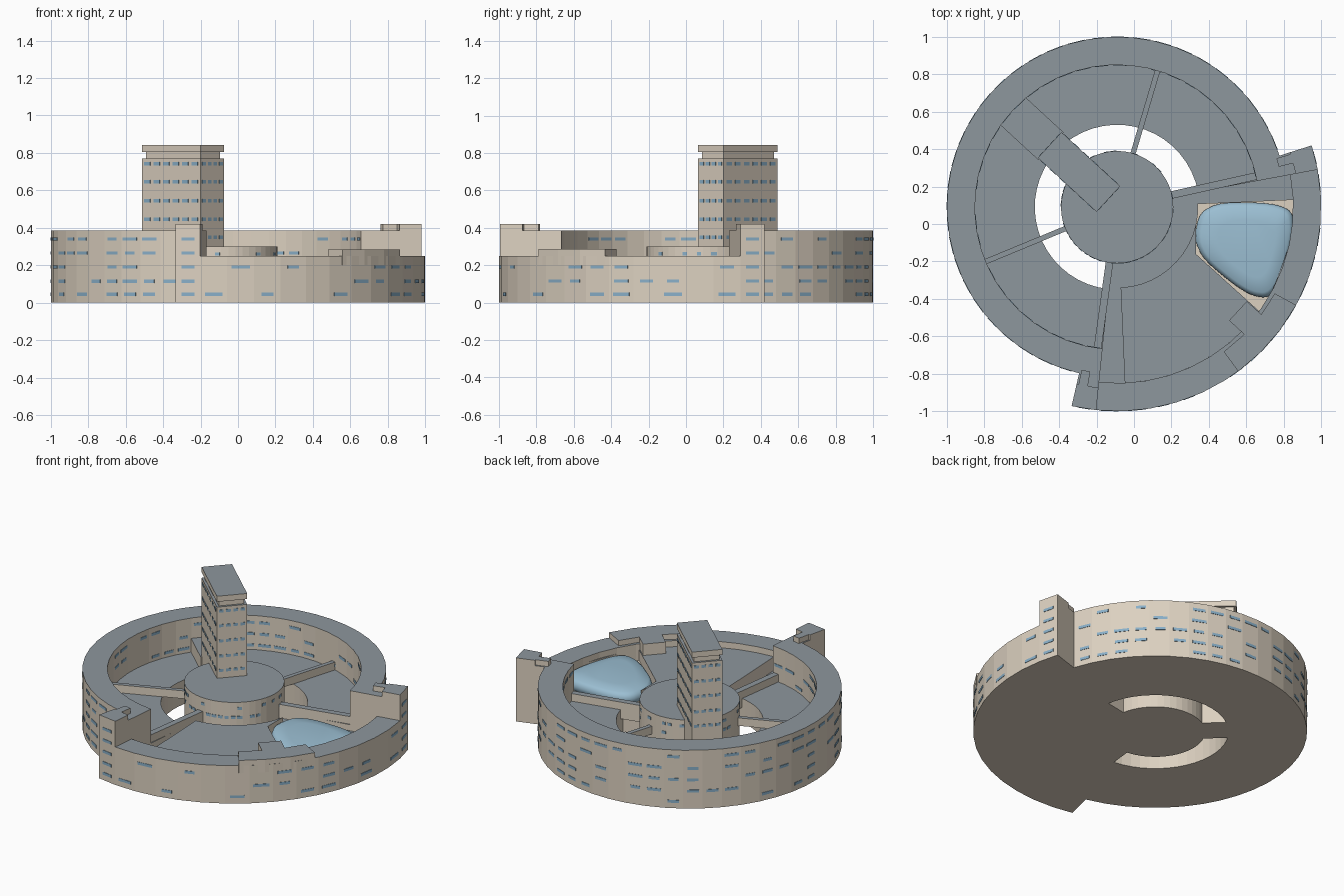
import bpy, bmesh, math, random
from mathutils import Vector, Matrix

if "Cube" in bpy.data.objects:
    bpy.data.objects.remove(bpy.data.objects["Cube"])
random.seed(4)
CX, CY = -0.09, 0.09          # centre of the round plan
AXIS = 317.35                 # plan symmetry axis in degrees
STEP = 7.5                    # facet size in degrees

def mat(name, c):
    m = bpy.data.materials.new(name)
    m.diffuse_color = (*c, 1)
    m.use_nodes = True
    m.node_tree.nodes["Principled BSDF"].inputs["Base Color"].default_value = m.diffuse_color
    return m
WALL = mat("wall_stone", (0.72, 0.64, 0.53))
ROOF = mat("roof_grey", (0.27, 0.31, 0.34))
GLASS = mat("window_blue", (0.25, 0.43, 0.58))
POOL = mat("dome_blue", (0.33, 0.52, 0.65))

def finish(name, bm, mats=(WALL, ROOF)):
    bmesh.ops.recalc_face_normals(bm, faces=bm.faces)
    if len(mats) > 1:
        for f in bm.faces:
            f.material_index = 1 if f.normal.z > 0.5 else 0
    me = bpy.data.meshes.new(name)
    bm.to_mesh(me)
    bm.free()
    for m in mats:
        me.materials.append(m)
    ob = bpy.data.objects.new(name, me)
    bpy.context.collection.objects.link(ob)
    return ob

def polar(r, a):
    return CX + r * math.cos(math.radians(a)), CY + r * math.sin(math.radians(a))

def along(u, v, ang):
    a = math.radians(ang)
    return CX + u * math.cos(a) - v * math.sin(a), CY + u * math.sin(a) + v * math.cos(a)

def prism(name, pts, z0, z1):
    bm = bmesh.new()
    f = bm.faces.new([bm.verts.new((x, y, z0)) for x, y in pts])
    r = bmesh.ops.extrude_face_region(bm, geom=[f])
    bmesh.ops.translate(bm, vec=(0, 0, z1 - z0),
                        verts=[g for g in r["geom"] if isinstance(g, bmesh.types.BMVert)])
    return finish(name, bm)

def bar(name, u0, u1, v0, v1, ang, z0, z1):
    return prism(name, [along(u, v, ang) for u, v in
                        ((u0, v0), (u1, v0), (u1, v1), (u0, v1))], z0, z1)

def sector(name, r0, r1, a0, a1, z0, z1):
    n = max(1, round((a1 - a0) / STEP))
    angs = [a0 + (a1 - a0) * i / n for i in range(n + 1)]
    return prism(name, [polar(r1, a) for a in angs] +
                 [polar(r0, a) for a in reversed(angs)], z0, z1)

# windows are collected into one mesh of thin panes
panes = bmesh.new()
def pane(x, y, z, ang, w, h=0.018):
    m = Matrix.Translation((x, y, z)) @ Matrix.Rotation(math.radians(ang), 4, 'Z') \
        @ Matrix.Diagonal((0.005, w, h, 1))
    bmesh.ops.create_cube(panes, size=1, matrix=m)

def curved_windows(r, a0, a1, rows, w, keep=0.6):
    n = max(1, round((a1 - a0) / STEP))
    d = (a1 - a0) / n
    for z in rows:
        for i in range(n):
            if random.random() < keep:
                a = a0 + (i + 0.5) * d
                x, y = polar(r * math.cos(math.radians(d / 2)), a)
                pane(x, y, z, a, w * random.uniform(0.7, 1.1))

ROWS = (0.045, 0.115, 0.19, 0.265, 0.34)
A0, A1 = 10.6, 264.1

# tall ring with its inner floor
sector("ring_wall", 0.76, 0.91, A0, A1, 0, 0.385)
sector("ring_floor", 0.44, 0.76, A0, A1, 0, 0.16)
curved_windows(0.91, A0 + 8, A1 - 8, ROWS, 0.085)
curved_windows(0.76, A0, A1, ROWS[2:], 0.075)

# lower, wider terrace
sector("terrace_rim", 0.94, 1.09, A1, 360 + A0, 0, 0.25)
sector("terrace_low_floor", 0.25, 0.94, A1, 360 + A0, 0, 0.12)
terrace = sector("terrace_floor", 0.43, 0.94, 272.5, 362.5, 0.12, 0.21)
curved_windows(1.09, A1, 360 + A0, ROWS[:3], 0.09)

# basin cut into the terrace
cutter = prism("basin_cutter", [(0.33, 0.14), (0.85, 0.13), (0.85, -0.06),
                                (0.69, -0.485), (0.33, -0.16)], 0.14, 0.4)
cutter.hide_render = True
cutter.hide_viewport = True
b = terrace.modifiers.new("basin", 'BOOLEAN')
b.operation = 'DIFFERENCE'
b.solver = 'EXACT'
b.object = cutter

# rounded glass dome in the basin
pts = [Vector(p) for p in ((0.36, 0.12), (0.84, 0.11), (0.86, -0.06),
                           (0.75, -0.40), (0.60, -0.38), (0.31, -0.14))]
for _ in range(3):
    pts = [p.lerp(q, t) for p, q in zip(pts, pts[1:] + pts[:1]) for t in (0.22, 0.78)]
mid = sum(pts, Vector((0, 0))) / len(pts)
bm = bmesh.new()
rings = [[bm.verts.new((*mid.lerp(p, s), z)) for p in pts]
         for s, z in ((1, 0.13), (1, 0.17), (0.97, 0.19), (0.9, 0.203), (0.6, 0.213))]
k = len(pts)
for lo, hi in zip(rings, rings[1:]):
    for i in range(k):
        bm.faces.new((lo[i], lo[(i + 1) % k], hi[(i + 1) % k], hi[i]))
bm.faces.new(rings[-1])
bm.faces.new(rings[0][::-1])
dome = finish("pool_dome", bm, (POOL,))
for p in dome.data.polygons:
    p.use_smooth = True

# raised steps on the terrace rim
sector("rim_step", 0.96, 1.09, 306.4, 331.3, 0.2, 0.285)
bar("inner_step", 0.85, 0.98, -0.04, 0.10, AXIS, 0.12, 0.285)

# end blocks, mirrored across the plan axis
for side, flip in (("right", False), ("front", True)):
    def span(a, c):
        return (2 * AXIS - 360 - c, 2 * AXIS - 360 - a) if flip else (a, c)
    sector("end_block_" + side, 0.97, 1.09, *span(A0, 17.6), 0, 0.42)
    sector("end_link_" + side, 0.90, 0.97, *span(A0, 17.6), 0, 0.385)
    sector("end_box_" + side, 0.89, 0.97, *span(14, 17), 0.385, 0.42)
    s0, s1 = span(A0, 17.6)
    for z in ROWS:
        x, y = polar(1.088, (s0 + s1) / 2)
        pane(x, y, z, (s0 + s1) / 2, 0.07)
    bar("end_beam_" + side, 0.28, 0.77, -0.02, 0.02, span(12.6, 12.6)[0], 0.1, 0.21)

# spokes between drum and ring
for i, a in enumerate((73.5, 202.5)):
    bar("spoke_%d" % i, 0.28, 0.77, -0.014, 0.014, a, 0.16, 0.212)

# central drum
prism("central_drum", [polar(0.3, i * STEP) for i in range(48)], 0, 0.30)
curved_windows(0.3, 0, 360, (0.2, 0.26), 0.03, 0.4)

# tower with recessed neck and cap, plus the wing joining it to the ring
T = AXIS - 180
bar("tower_wing", 0.48, 0.77, -0.1, 0.1, T, 0, 0.25)
bar("tower_shaft", 0.064, 0.49, -0.093, 0.093, T, 0, 0.77)
bar("tower_neck", 0.079, 0.475, -0.078, 0.078, T, 0.77, 0.805)
bar("tower_cap", 0.064, 0.49, -0.093, 0.093, T, 0.805, 0.842)
for z in (0.35, 0.445, 0.545, 0.645, 0.742):
    for i in range(6):
        for s in (-1, 1):
            pane(*along(0.105 + i * 0.069, s * 0.093, T), z, T + 90, 0.042)
    for i in range(4):
        for u in (0.064, 0.49):
            pane(*along(u, -0.066 + i * 0.044, T), z, T, 0.028)

finish("windows", panes, (GLASS,))
